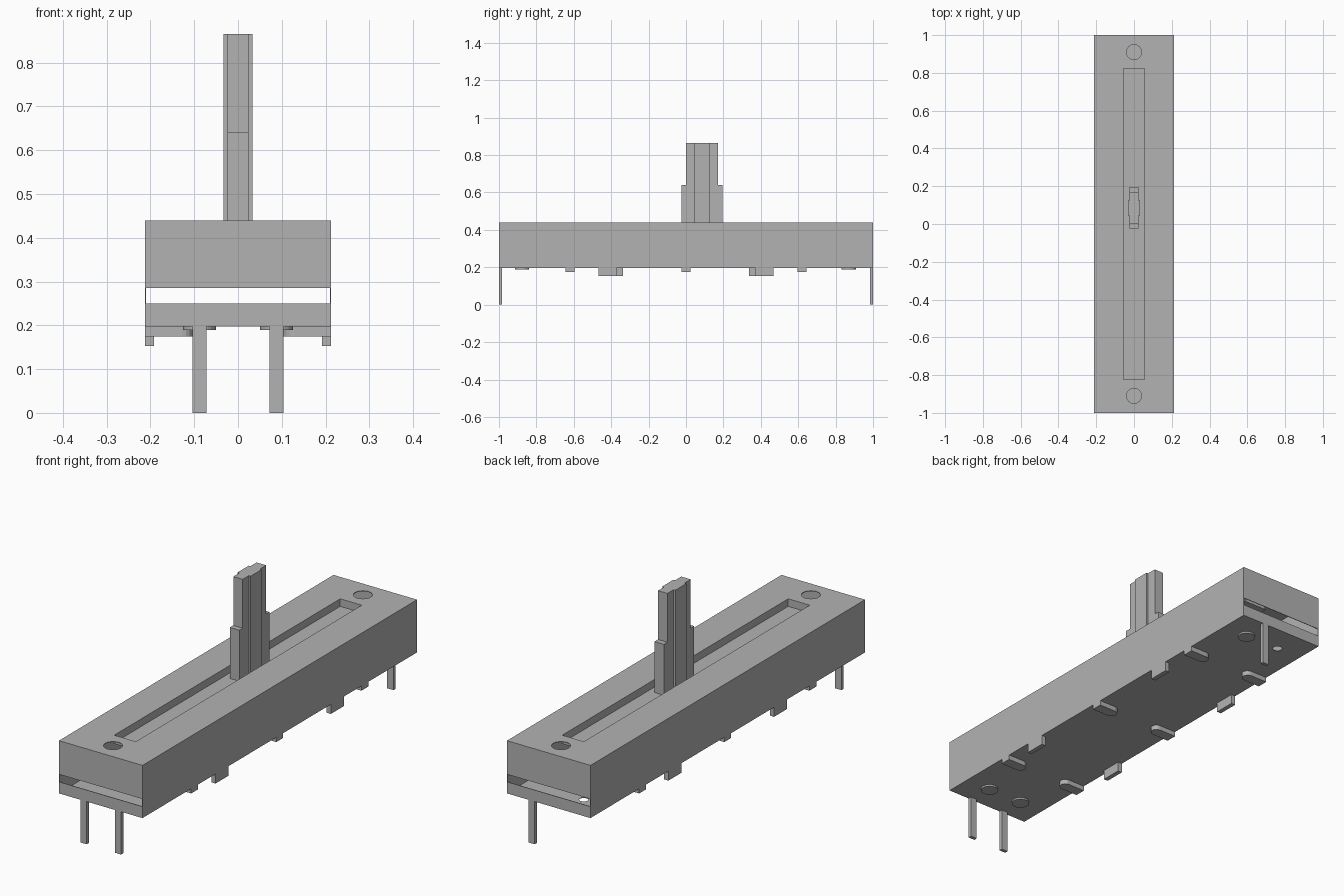
import bpy, bmesh
from math import pi, cos, sin

old = bpy.data.objects.get("Cube")
if old:
    bpy.data.objects.remove(old, do_unlink=True)

grey = bpy.data.materials.new("plain grey")
grey.use_nodes = True
GREY = (0.45, 0.45, 0.45, 1)
grey.diffuse_color = GREY
grey.node_tree.nodes["Principled BSDF"].inputs["Base Color"].default_value = GREY

HALF_X, HALF_Y = 0.213, 1.0
BASE, TOP = 0.197, 0.44
SHEET = 0.003


def prism(name, outline, z0, z1):
    """Extrude a closed xy outline between two heights."""
    bm = bmesh.new()
    bottom = bm.faces.new([bm.verts.new((x, y, z0)) for x, y in outline])
    new = bmesh.ops.extrude_face_region(bm, geom=[bottom])["geom"]
    raised = [v for v in new if isinstance(v, bmesh.types.BMVert)]
    bmesh.ops.translate(bm, verts=raised, vec=(0, 0, z1 - z0))
    bmesh.ops.recalc_face_normals(bm, faces=bm.faces[:])
    mesh = bpy.data.meshes.new(name)
    bm.to_mesh(mesh)
    bm.free()
    mesh.materials.append(grey)
    obj = bpy.data.objects.new(name, mesh)
    bpy.context.collection.objects.link(obj)
    return obj


def box(name, x0, x1, y0, y1, z0, z1):
    return prism(name, [(x0, y0), (x1, y0), (x1, y1), (x0, y1)], z0, z1)


def disc(name, x, y, r, z0, z1, n=24):
    ring = [(x + r * cos(2 * pi * i / n), y + r * sin(2 * pi * i / n)) for i in range(n)]
    return prism(name, ring, z0, z1)


def cut(obj, cutters):
    """Subtract the cutters and remove them."""
    for c in cutters:
        c.hide_render = True
        mod = obj.modifiers.new("cut", "BOOLEAN")
        mod.operation, mod.solver, mod.object = "DIFFERENCE", "EXACT", c
    bpy.context.view_layer.update()
    graph = bpy.context.evaluated_depsgraph_get()
    mesh = bpy.data.meshes.new_from_object(obj.evaluated_get(graph))
    obj.modifiers.clear()
    obj.data = mesh
    for c in cutters:
        bpy.data.objects.remove(c, do_unlink=True)


# Hollow sheet housing: top with slot and screw holes, floor with a small hole
SLOT_X, SLOT_Y, TRAY = 0.055, 0.823, 0.405
top = box("top_plate", -HALF_X, HALF_X, -HALF_Y, HALF_Y, TOP - SHEET, TOP)
cut(top, [box("slot_cutter", -SLOT_X, SLOT_X, -SLOT_Y, SLOT_Y, TRAY, 0.5)]
    + [disc("screw_cutter", 0, y, 0.04, 0.4, 0.5) for y in (-0.91, 0.91)])

floor = box("floor_plate", -HALF_X, HALF_X, -HALF_Y, HALF_Y, BASE, BASE + SHEET)
cut(floor, [disc("hole_cutter", -0.088, 0.87, 0.02, 0.1, 0.3)])

# Shallow tray under the slot
box("slot_floor", -SLOT_X - SHEET, SLOT_X + SHEET, -SLOT_Y - SHEET, SLOT_Y + SHEET,
    TRAY - SHEET, TRAY)
for s, side in ((1, "left"), (-1, "right")):
    a, b = sorted((s * SLOT_X, s * (SLOT_X + SHEET)))
    box(f"slot_wall_{side}", a, b, -SLOT_Y, SLOT_Y, TRAY, TOP - SHEET)
for s, end in ((-1, "front"), (1, "back")):
    a, b = sorted((s * SLOT_Y, s * (SLOT_Y + SHEET)))
    box(f"slot_wall_{end}", -SLOT_X, SLOT_X, a, b, TRAY, TOP - SHEET)

# Side walls, and end walls split by a see-through gap
for s, side in ((1, "left"), (-1, "right")):
    a, b = sorted((s * HALF_X, s * (HALF_X - SHEET)))
    box(f"side_wall_{side}", a, b, -HALF_Y, HALF_Y, BASE, TOP)
for s, end in ((-1, "front"), (1, "back")):
    a, b = sorted((s * HALF_Y, s * (HALF_Y - SHEET)))
    box(f"upper_end_wall_{end}", -HALF_X, HALF_X, a, b, 0.285, TOP)
    box(f"lower_end_wall_{end}", -HALF_X, HALF_X, a, b, BASE, 0.25)

# Slider lever: ribbed tall blade and a wider lower step
MID, RIB, THIN = 0.085, 0.033, 0.024
quarter = [(RIB, 0.04), (THIN, 0.04), (THIN, 0.085)]
half = [(x, -y) for x, y in reversed(quarter)] + quarter
outline = half + [(-x, -y) for x, y in half]
prism("lever_blade", [(x, MID + y) for x, y in outline], TRAY, 0.865)
for s, end in ((-1, "front"), (1, "back")):
    a, b = sorted((MID + s * 0.085, MID + s * 0.11))
    box(f"lever_step_{end}", -THIN, THIN, a, b, TRAY, 0.64)

# Solder pins
for name, x, s in (("front_pin_left", 0.088, -1), ("front_pin_right", -0.088, -1),
                   ("back_pin", 0.088, 1)):
    a, b = sorted((s * 0.984, s * HALF_Y))
    box(name, x - 0.016, x + 0.016, a, b, 0, BASE + SHEET)

# Round feet under the floor
for x, y in ((0.088, -0.877), (-0.088, -0.877), (0.088, 0.87)):
    disc("round_foot", x, y, 0.038, 0.189, BASE)

# Underside fixings along both long edges
for s, side in ((1, "left"), (-1, "right")):
    for y in (-0.62, 0, 0.62):
        arc = [(0.128 - 0.025 * sin(pi * i / 8), y + 0.025 * cos(pi * i / 8)) for i in range(9)]
        tongue = [(HALF_X, y + 0.025)] + arc + [(HALF_X, y - 0.025)]
        prism(f"folded_tongue_{side}", [(s * px, py) for px, py in tongue], 0.175, BASE)
    offset = 0.42 if s > 0 else 0.385
    for y in (-offset, offset):
        a, b = sorted((s * 0.192, s * HALF_X))
        box(f"locating_tab_{side}", a, b, y - 0.048, y + 0.048, 0.153, BASE)
